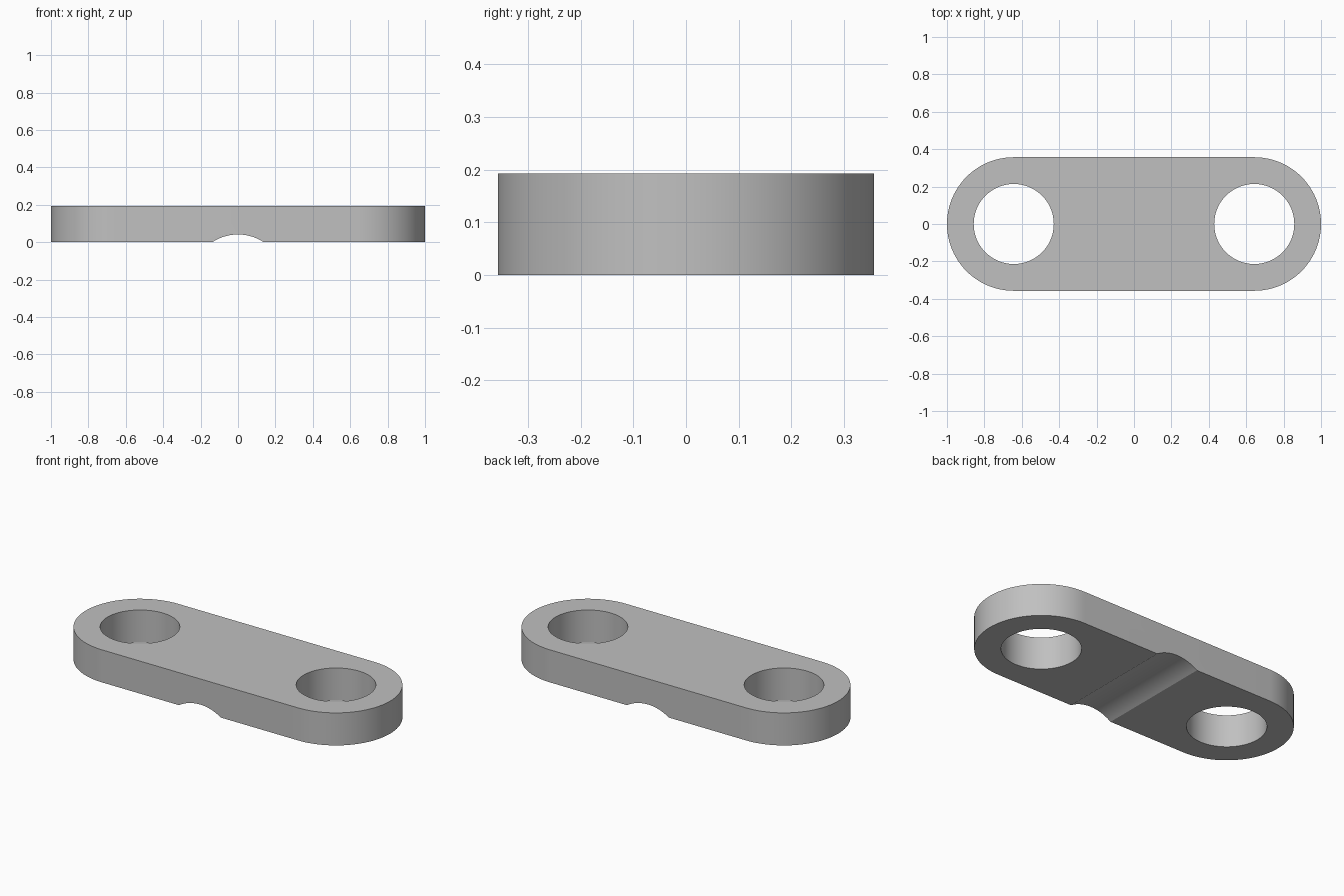
import bpy
import bmesh
from math import cos, sin, pi, radians

HEIGHT = 0.193
END_X, END_R = 0.643, 0.357
HOLE_R = 0.214
GROOVE_R, GROOVE_Z = 0.25, -0.209
STEPS = 48

cube = bpy.data.objects.get("Cube")
if cube:
    bpy.data.objects.remove(cube, do_unlink=True)

grey = bpy.data.materials.new("plain grey")
grey.use_nodes = True
grey.diffuse_color = (0.53, 0.53, 0.53, 1)
grey.node_tree.nodes["Principled BSDF"].inputs["Base Color"].default_value = grey.diffuse_color


def cutter(name, radius, depth, location, rotation=(0, 0, 0)):
    bpy.ops.mesh.primitive_cylinder_add(vertices=2 * STEPS, radius=radius, depth=depth,
                                        location=location, rotation=rotation)
    obj = bpy.context.object
    obj.name = name
    obj.hide_render = True
    return obj


# Link plate: a rounded-end outline extruded upward
bm = bmesh.new()
outline = []
for side, start in ((1, -pi / 2), (-1, pi / 2)):
    for i in range(STEPS + 1):
        a = start + pi * i / STEPS
        outline.append(bm.verts.new((side * END_X + END_R * cos(a), END_R * sin(a), 0)))
base = bm.faces.new(outline)
top = bmesh.ops.extrude_face_region(bm, geom=[base])["geom"]
bmesh.ops.translate(bm, vec=(0, 0, HEIGHT),
                    verts=[v for v in top if isinstance(v, bmesh.types.BMVert)])
bmesh.ops.recalc_face_normals(bm, faces=bm.faces)
mesh = bpy.data.meshes.new("link_plate")
bm.to_mesh(mesh)
bm.free()
mesh.materials.append(grey)
plate = bpy.data.objects.new("link_plate", mesh)
bpy.context.collection.objects.link(plate)

# Two through holes and the shallow groove across the underside
cutters = [
    cutter("left_hole_cutter", HOLE_R, 1, (END_X, 0, 0)),
    cutter("right_hole_cutter", HOLE_R, 1, (-END_X, 0, 0)),
    cutter("groove_cutter", GROOVE_R, 2, (0, 0, GROOVE_Z), (pi / 2, 0, 0)),
]
bpy.ops.object.select_all(action="DESELECT")
plate.select_set(True)
bpy.context.view_layer.objects.active = plate
for c in cutters:
    mod = plate.modifiers.new(c.name, "BOOLEAN")
    mod.operation = "DIFFERENCE"
    mod.solver = "EXACT"
    mod.object = c
    bpy.ops.object.modifier_apply(modifier=mod.name)
    bpy.data.objects.remove(c, do_unlink=True)

bpy.ops.object.shade_smooth_by_angle(angle=radians(25))
